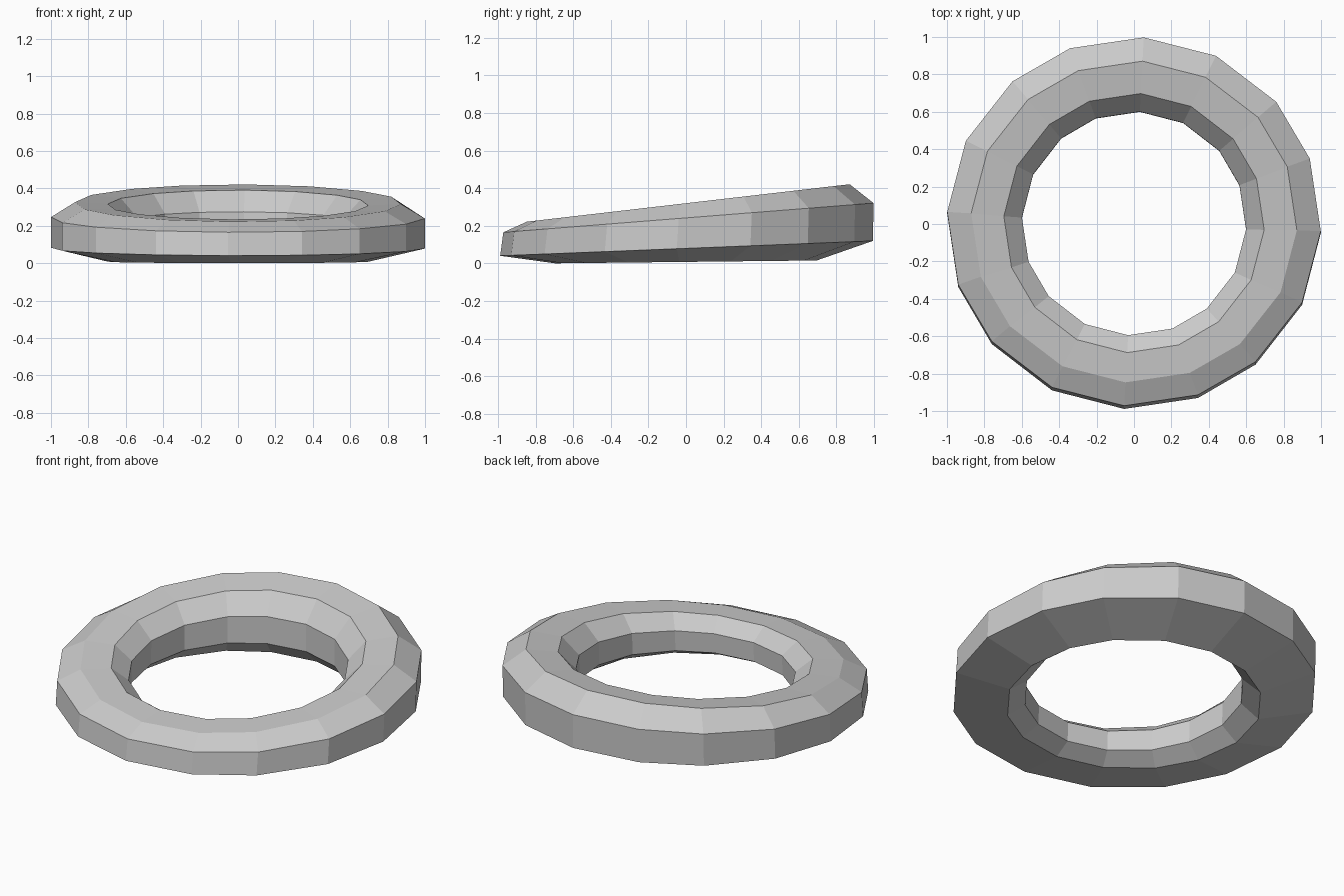
import bpy
import bmesh
from math import radians, cos, sin

if "Cube" in bpy.data.objects:
    bpy.data.objects.remove(bpy.data.objects["Cube"])

# Cross-section loop: radius, y scale, y shift, mean height, height slope along y
PROFILE = [
    (1.000, 0.993, 0.003, 0.080, 0.040),   # outer wall, bottom
    (1.000, 0.986, 0.013, 0.242, 0.079),   # outer wall, top
    (0.872, 0.986, 0.012, 0.320, 0.116),   # top ridge
    (0.697, 0.995, 0.005, 0.312, 0.113),   # inner rim
    (0.600, 0.997, 0.003, 0.221, 0.090),   # throat, top
    (0.600, 1.000, 0.000, 0.082, 0.050),   # throat, bottom
    (0.697, 1.000, 0.000, 0.008, 0.011),   # underside rim
]

# Sixteen slightly uneven divisions, repeating every quarter turn
ANGLES = [radians(q * 90 + a) for q in range(4) for a in (-3, 20, 40.5, 64)]


def build_ring(name):
    bm = bmesh.new()
    rows = []
    for a in ANGLES:
        row = []
        for r, sy, dy, z, slope in PROFILE:
            y = r * sin(a) * sy + dy
            row.append(bm.verts.new((r * cos(a), y, z + slope * y)))
        rows.append(row)
    n, m = len(rows), len(PROFILE)
    for i in range(n):
        for j in range(m):
            k, l = (i + 1) % n, (j + 1) % m
            bm.faces.new((rows[i][j], rows[k][j], rows[k][l], rows[i][l]))
    bmesh.ops.recalc_face_normals(bm, faces=bm.faces)
    mesh = bpy.data.meshes.new(name)
    bm.to_mesh(mesh)
    bm.free()
    obj = bpy.data.objects.new(name, mesh)
    bpy.context.collection.objects.link(obj)
    return obj


# Tilted faceted ring
build_ring("tapered_ring")
